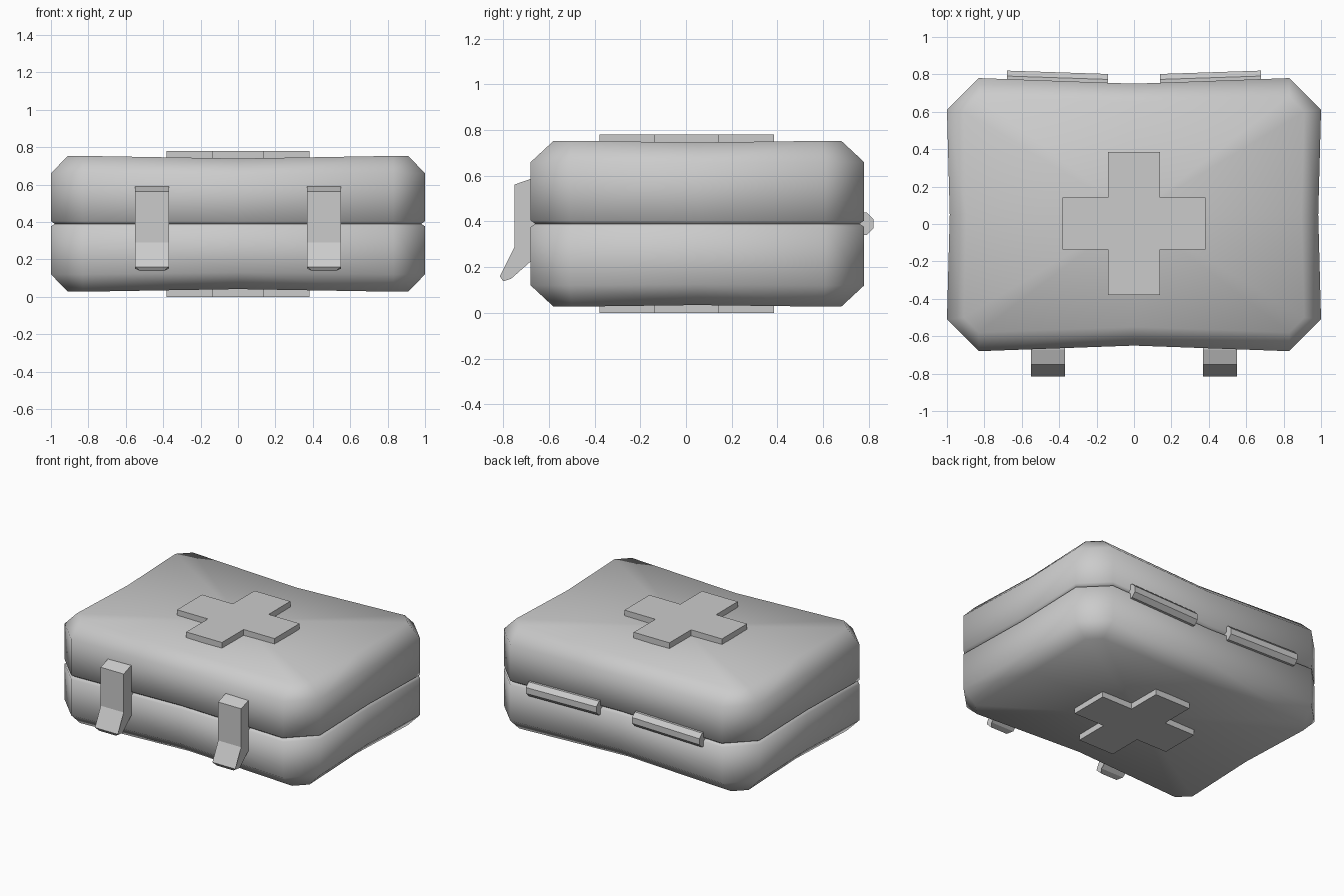
import bpy, bmesh, math
from mathutils import Vector

if "Cube" in bpy.data.objects:
    bpy.data.objects.remove(bpy.data.objects["Cube"])

CY = 0.05      # centre of the case in y
SEAM = 0.39    # height of the split between the halves


def finish(bm, name, smooth=None):
    bmesh.ops.recalc_face_normals(bm, faces=bm.faces[:])
    me = bpy.data.meshes.new(name)
    bm.to_mesh(me)
    bm.free()
    ob = bpy.data.objects.new(name, me)
    bpy.context.collection.objects.link(ob)
    if smooth:
        bpy.ops.object.select_all(action='DESELECT')
        ob.select_set(True)
        bpy.context.view_layer.objects.active = ob
        bpy.ops.object.shade_smooth_by_angle(angle=math.radians(smooth))
    return ob


def prism(name, pts, depth):
    """Extrude a closed outline of 3D points along a vector."""
    bm = bmesh.new()
    f = bm.faces.new([bm.verts.new(p) for p in pts])
    new = bmesh.ops.extrude_face_region(bm, geom=[f])['geom']
    bmesh.ops.translate(bm, vec=Vector(depth),
                        verts=[v for v in new if isinstance(v, bmesh.types.BMVert)])
    return finish(bm, name)


def ring(bm, hx, hy, cut, z, sag):
    """Chamfered rectangle whose side midpoints are pulled inward."""
    mx, my = hx - 0.015, hy - 0.03
    pts = [(0, -my, z - sag), (hx - cut, -hy, z), (hx, -hy + cut, z),
           (mx, 0, z - sag / 2), (hx, hy - cut, z), (hx - cut, hy, z),
           (0, my, z - sag)]
    pts += [(-x, y, h) for x, y, h in reversed(pts[1:-1])]
    return [bm.verts.new((x, y + CY, SEAM + h)) for x, y, h in pts]


def shell(name, flip):
    bm = bmesh.new()
    rings = [ring(bm, *r) for r in (
        (0.98, 0.71, 0.17, 0.0, 0.0),
        (1.0, 0.73, 0.17, 0.014, 0.0),
        (1.0, 0.73, 0.17, 0.27, 0.01),
        (0.91, 0.63, 0.08, 0.363, 0.014))]
    n = len(rings[0])
    for a, b in zip(rings, rings[1:]):
        for i in range(n):
            j = (i + 1) % n
            bm.faces.new((a[i], a[j], b[j], b[i]))
    centre = bm.verts.new((0, CY, 0.735))
    for i in range(n):
        bm.faces.new((rings[-1][i], rings[-1][(i + 1) % n], centre))
    if flip:
        for v in bm.verts:
            v.co.z = 2 * SEAM - v.co.z
    return finish(bm, name, 60)


# case halves
shell("lid", False)
shell("base", True)

# raised crosses on top and bottom
a, b = 0.14, 0.382
outline = [(-a, -b), (a, -b), (a, -a), (b, -a), (b, a), (a, a),
           (a, b), (-a, b), (-a, a), (-b, a), (-b, -a), (-a, -a)]
for name, z in (("top_cross", 0.70), ("bottom_cross", 0.0)):
    prism(name, [(x, y + 0.003, z) for x, y in outline], (0, 0, 0.08))

# front latches and back hinges, one per side
latch = [(-0.62, 0.59), (-0.67, 0.59), (-0.75, 0.562), (-0.75, 0.29), (-0.815, 0.16),
         (-0.80, 0.138), (-0.765, 0.15), (-0.68, 0.225), (-0.62, 0.26)]
for side, s in (("left", -1), ("right", 1)):
    ob = prism(side + "_latch", [(s * 0.46 - 0.09, y, z) for y, z in latch], (0.18, 0, 0))
    # narrow the tip of the latch
    for v in ob.data.vertices:
        if v.co.z < 0.145:
            v.co.x += 0.025 * (1 if v.co.x < s * 0.46 else -1)

    r, c = 0.05, 0.021
    octagon = [(r, c), (c, r), (-c, r), (-r, c), (-r, -c), (-c, -r), (c, -r), (r, -c)]
    prism(side + "_hinge", [(s * 0.14, 0.752 + y, SEAM + z) for y, z in octagon],
          (s * 0.54, 0.018, 0))
